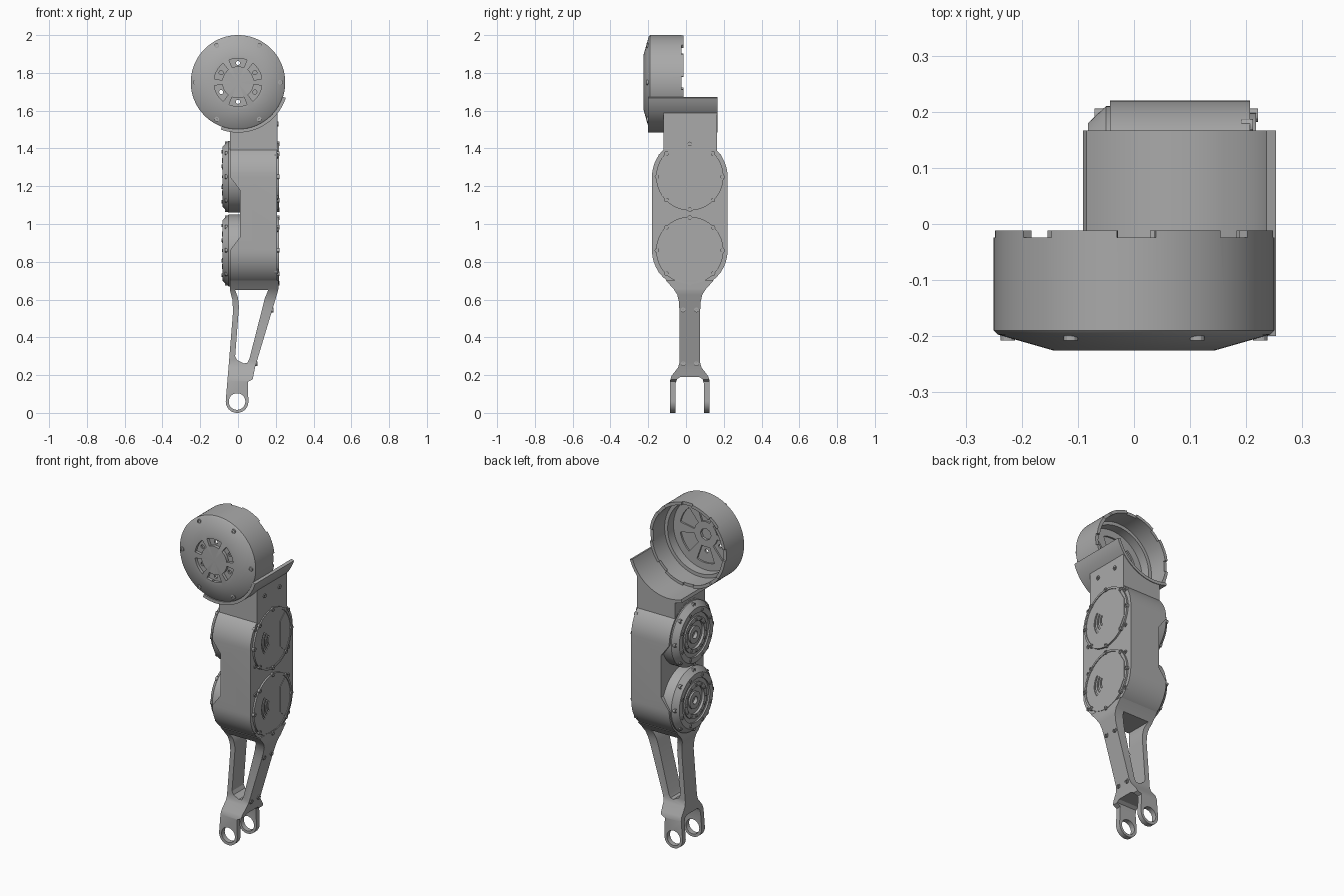
import bpy, bmesh
from math import sin, cos, radians, pi
from mathutils import Vector

cube = bpy.data.objects.get("Cube")
if cube:
    bpy.data.objects.remove(cube)

grey = bpy.data.materials.new("machined grey")
grey.use_nodes = True
COLOUR = (0.4, 0.4, 0.4, 1)
grey.diffuse_color = COLOUR
grey.node_tree.nodes["Principled BSDF"].inputs["Base Color"].default_value = COLOUR


def make(name, bm):
    bmesh.ops.remove_doubles(bm, verts=bm.verts, dist=1e-5)
    bmesh.ops.recalc_face_normals(bm, faces=bm.faces)
    mesh = bpy.data.meshes.new(name)
    bm.to_mesh(mesh)
    bm.free()
    mesh.materials.append(grey)
    obj = bpy.data.objects.new(name, mesh)
    bpy.context.collection.objects.link(obj)
    return obj


def place(axis, u, v, d):
    """Point (u, v) of a profile at depth d along the x or y axis."""
    return Vector((d, u, v)) if axis == "x" else Vector((u, d, v))


def prism(name, axis, pts, a, b):
    bm = bmesh.new()
    ends = [[bm.verts.new(place(axis, u, v, d)) for u, v in pts] for d in (a, b)]
    for end in ends:
        bm.faces.new(end)
    n = len(pts)
    for i in range(n):
        j = (i + 1) % n
        bm.faces.new((ends[0][i], ends[0][j], ends[1][j], ends[1][i]))
    return make(name, bm)


def lathe(name, axis, centre, profile, seg=64):
    """Turn (radius, depth) points around an axis through centre."""
    bm = bmesh.new()
    rings = []
    for i in range(seg):
        t = 2 * pi * i / seg
        rings.append([bm.verts.new(place(axis, centre[0] + r * cos(t), centre[1] + r * sin(t), d))
                      for r, d in profile])
    for i in range(seg):
        p, q = rings[i], rings[(i + 1) % seg]
        for k in range(len(profile) - 1):
            bm.faces.new((p[k], p[k + 1], q[k + 1], q[k]))
    return make(name, bm)


def arc(centre, r, a, b, n=12):
    angles = [radians(a + (b - a) * i / n) for i in range(n + 1)]
    return [(centre[0] + r * cos(t), centre[1] + r * sin(t)) for t in angles]


def sector(centre, r0, r1, a, b, n=12):
    return arc(centre, r0, a, b, n) + arc(centre, r1, b, a, n)


def boolean(obj, cutter, op="DIFFERENCE"):
    mod = obj.modifiers.new(op, "BOOLEAN")
    mod.operation, mod.object, mod.solver = op, cutter, "EXACT"
    bpy.context.view_layer.objects.active = obj
    bpy.ops.object.modifier_apply(modifier=mod.name)
    bpy.data.objects.remove(cutter)


def disc(axis, centre, r, a, b, seg=32):
    return lathe("cutter", axis, centre, [(0, a), (r, a), (r, b), (0, b)], seg)


def screw(name, axis, centre, d, out, r=0.013):
    """Socket head screw; out is the sign of the facing direction."""
    steps = [(0, -.001), (.5, -.001), (.5, .005), (1, .005), (1, -.015), (0, -.015)]
    lathe(name, axis, centre, [(r * k, d + out * h) for k, h in steps], 12)


def around(centre, r, count, start=0):
    return [(centre[0] + r * cos(radians(start + i * 360 / count)),
             centre[1] + r * sin(radians(start + i * 360 / count))) for i in range(count)]


# Hip drum: bevelled front plate, open back
HIP = (0, 1.75)
drum = lathe("hip_drum", "y", HIP, [
    (0, -.225), (.145, -.225), (.243, -.197), (.25, -.19), (.25, -.012), (.232, -.012),
    (.232, -.13), (.212, -.13), (.212, -.185), (0, -.185)], 96)
for i in range(6):
    a = 30 + i * 60
    boolean(drum, prism("cutter", "y", sector(HIP, .084, .127, a - 22, a + 22), -.24, -.207))
    boolean(drum, disc("y", around(HIP, .103, 6, 30)[i], .011, -.24, -.1, 12))
    boolean(drum, prism("cutter", "y", sector(HIP, .075, .17, a - 20, a + 20), -.195, -.1))
for i in range(8):
    a = i * 45 - 1
    boolean(drum, prism("cutter", "y", sector(HIP, .2, .3, a - 8, a + 8, 4), -.024, .05))
boolean(drum, disc("y", HIP, .035, -.2, -.1, 8))
for p in around(HIP, .225, 6):
    screw("drum_screw", "y", p, -.203, -1)

# Curved cradle under the drum and the neck joining it to the housing
prism("hip_cradle", "y", sector(HIP, .248, .266, -110, -18, 32), -.2, .167)
prism("neck", "y", [(-.042, 1.38), (.21, 1.38)] + arc(HIP, .257, -35.2, -99.5, 20), -.12, .163)
for y in (-.05, .09):
    screw("neck_screw", "x", (y, 1.53), .21, 1)

# Stadium housing, notched on the output side between the motors
MOTORS = [(.02, 1.25), (.02, .86)]
housing = prism("housing", "x", arc(MOTORS[0], .2, 0, 180, 32) + arc(MOTORS[1], .2, 180, 360, 32),
                -.043, .207)
boolean(housing, prism("cutter", "y", [(-.1, 1.25), (-.043, 1.25), (.01, 1.18), (.01, .93),
                                       (-.043, .86), (-.1, .86)], -.3, .3))

for c in MOTORS:
    # Output side: bevelled can with stepped rings
    lathe("motor", "x", c, [
        (0, .1), (.19, .1), (.19, -.05), (.16, -.082), (.128, -.082), (.128, -.072),
        (.105, -.072), (.105, -.08), (.08, -.08), (.08, -.065), (.05, -.065),
        (.05, -.075), (.022, -.075), (.022, -.055), (0, -.055)])
    for p in around(c, .143, 8, 22.5):
        screw("motor_screw", "x", p, -.082, -1, .009)
    for p in around(c, .174, 8):
        screw("motor_clamp_screw", "x", p, -.065, -1, .012)
    for p in around(c, .092, 12):
        screw("output_screw", "x", p, -.08, -1, .007)

    # Closed side: rimmed cover with vent grooves and a raised panel
    cover = lathe("motor_cover", "x", c, [
        (0, .19), (.178, .19), (.178, .217), (.166, .217), (.166, .213), (0, .213)])
    for r in (.04, .065, .09):
        boolean(cover, prism("cutter", "x", sector(c, r, r + .011, 140, 220), .208, .3))
    half = [(.07, .075), (.115, .115), (.155, .05)]
    outline = half + [(u, -v) for u, v in reversed(half)]
    prism("cover_panel", "x", [(c[0] + u, c[1] + v) for u, v in outline], .208, .216)
    for p in around(c, .174, 8, 0):
        screw("cover_screw", "x", p, .216, 1, .012)
    for sy in (-1, 1):
        for sz in (-1, 1):
            screw("housing_screw", "x", (c[0] + sy * .155, c[1] + sz * .11), .207, 1, .012)

# Lower leg: front outline crossed with side outline, then window, slot and pin hole
PIN = (-.005, .06)
front = [(.215, .7), (-.043, .7), (-.043, .65), (-.03, .6), (-.026, .54), (-.047, .28)]
front += arc(PIN, .06, 175, 365, 24) + [(.052, .165), (.078, .178), (.09, .24), (.213, .65)]
leg = prism("lower_leg", "y", front, -.3, .3)
side = [(.125, .7), (.085, .655), (.066, .625), (.057, .585), (.055, .54), (.055, .265),
        (.062, .24), (.097, .195), (.105, .17), (.105, -.02)]
outline = [(.02 + h, z) for h, z in side] + [(.02 - h, z) for h, z in reversed(side)]
boolean(leg, prism("cutter", "x", outline, -.4, .4), "INTERSECT")
window = [(-.015, .65), (0, .61), (.005, .56), (-.015, .3), (-.005, .28), (.03, .262),
          (.05, .265), (.06, .285), (.143, .61), (.16, .65)]
boolean(leg, prism("cutter", "y", window, -.4, .4))
slot = [(.075, -.1), (.075, .155), (.068, .178), (.05, .19)]
outline = [(.02 + h, z) for h, z in slot] + [(.02 - h, z) for h, z in reversed(slot)]
boolean(leg, prism("cutter", "x", outline, -.4, .4))
boolean(leg, disc("y", PIN, .044, -.4, .4))
for y in (-.015, .055):
    for x, z in ((.183, .545), (.098, .26)):
        screw("leg_screw", "x", (y, z), x, 1)

# Smooth shading with sharp edges kept
bpy.ops.object.select_all(action="DESELECT")
for obj in bpy.context.collection.objects:
    if obj.type == "MESH":
        obj.select_set(True)
        bpy.context.view_layer.objects.active = obj
bpy.ops.object.shade_smooth_by_angle(angle=radians(30))
